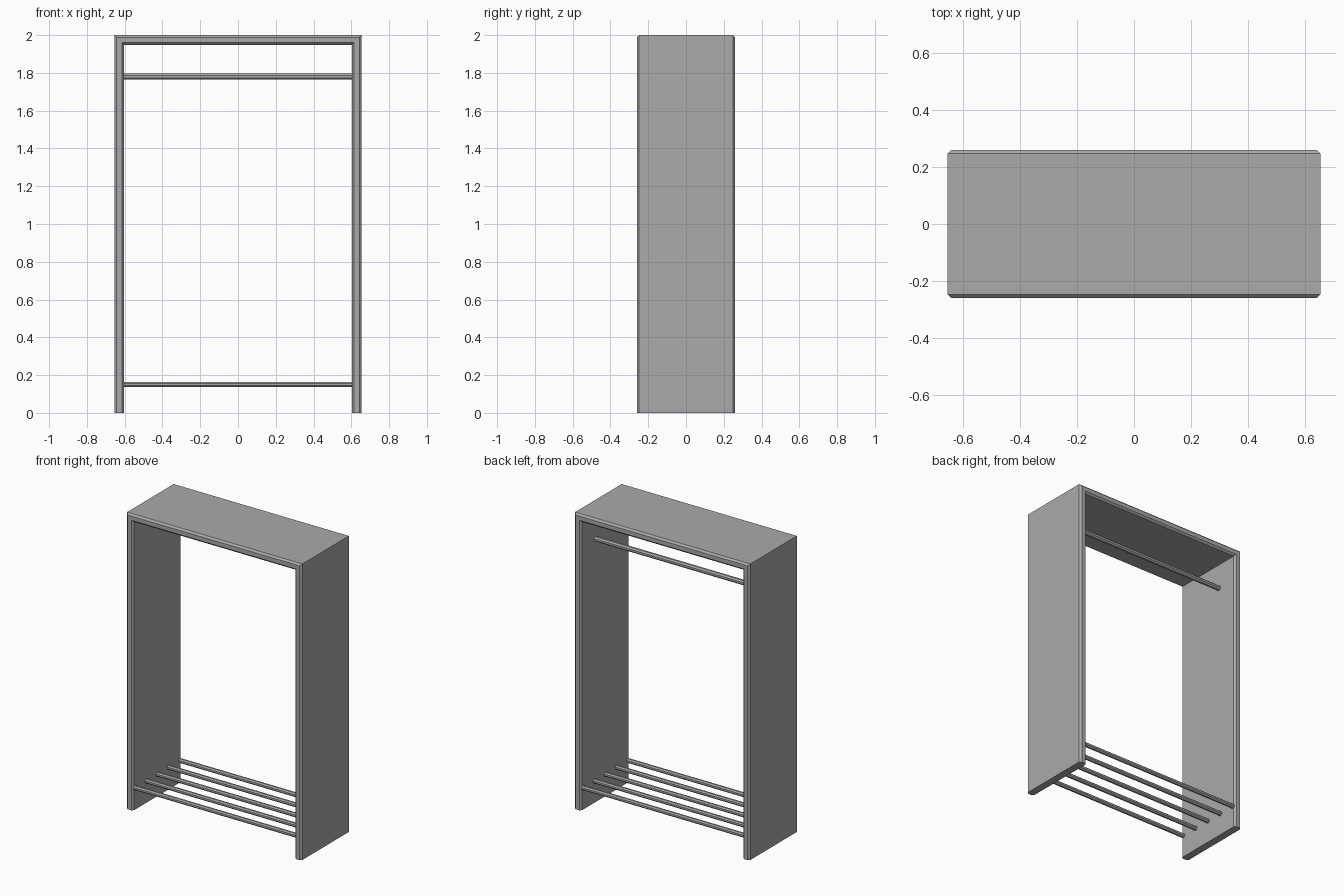
import bpy, bmesh, math
from mathutils import Matrix

cube = bpy.data.objects.get("Cube")
if cube:
    bpy.data.objects.remove(cube, do_unlink=True)

HALF_W, HALF_D, HEIGHT = 0.655, 0.26, 2.0
BOARD = 0.052
CHAMFER = 0.012
INNER = HALF_W - BOARD

grey = bpy.data.materials.new("plain grey")
grey.use_nodes = True
grey.diffuse_color = (0.4, 0.4, 0.4, 1)
grey.node_tree.nodes["Principled BSDF"].inputs["Base Color"].default_value = (0.4, 0.4, 0.4, 1)


def make_object(name, bm):
    bmesh.ops.recalc_face_normals(bm, faces=bm.faces)
    mesh = bpy.data.meshes.new(name)
    bm.to_mesh(mesh)
    bm.free()
    mesh.materials.append(grey)
    obj = bpy.data.objects.new(name, mesh)
    bpy.context.collection.objects.link(obj)
    return obj


# Frame: two side panels and a top panel as one extruded arch profile
top_in = HEIGHT - BOARD
profile = [(-HALF_W, 0), (-HALF_W, HEIGHT), (HALF_W, HEIGHT), (HALF_W, 0),
           (INNER, 0), (INNER, top_in), (-INNER, top_in), (-INNER, 0)]
bm = bmesh.new()
face = bm.faces.new([bm.verts.new((x, -HALF_D, z)) for x, z in profile])
extruded = bmesh.ops.extrude_face_region(bm, geom=[face])
moved = [v for v in extruded["geom"] if isinstance(v, bmesh.types.BMVert)]
bmesh.ops.translate(bm, verts=moved, vec=(0, 2 * HALF_D, 0))
bmesh.ops.recalc_face_normals(bm, faces=bm.faces)

# Chamfer the front and back rims, leaving the feet flat
rims = [e for e in bm.edges
        if abs(e.verts[0].co.y - e.verts[1].co.y) < 0.001
        and max(v.co.z for v in e.verts) > 0.01]
bmesh.ops.bevel(bm, geom=rims, offset=CHAMFER, offset_type='OFFSET',
                segments=1, profile=0.5, affect='EDGES')
make_object("frame", bm)


# Rods running between the side panels
def rod(name, y, z, radius):
    bm = bmesh.new()
    turn = Matrix.Rotation(math.pi / 2, 4, 'Y') @ Matrix.Rotation(math.pi / 8, 4, 'Z')
    bmesh.ops.create_cone(bm, cap_ends=True, segments=8, radius1=radius,
                          radius2=radius, depth=2 * INNER + 0.004,
                          matrix=Matrix.Translation((0, y, z)) @ turn)
    return make_object(name, bm)


rod("hanging_rail", 0.105, 1.78, 0.017)
for i in range(5):
    rod(f"shoe_rack_rod_{i + 1}", (i - 2) * 0.12, 0.15, 0.015)
